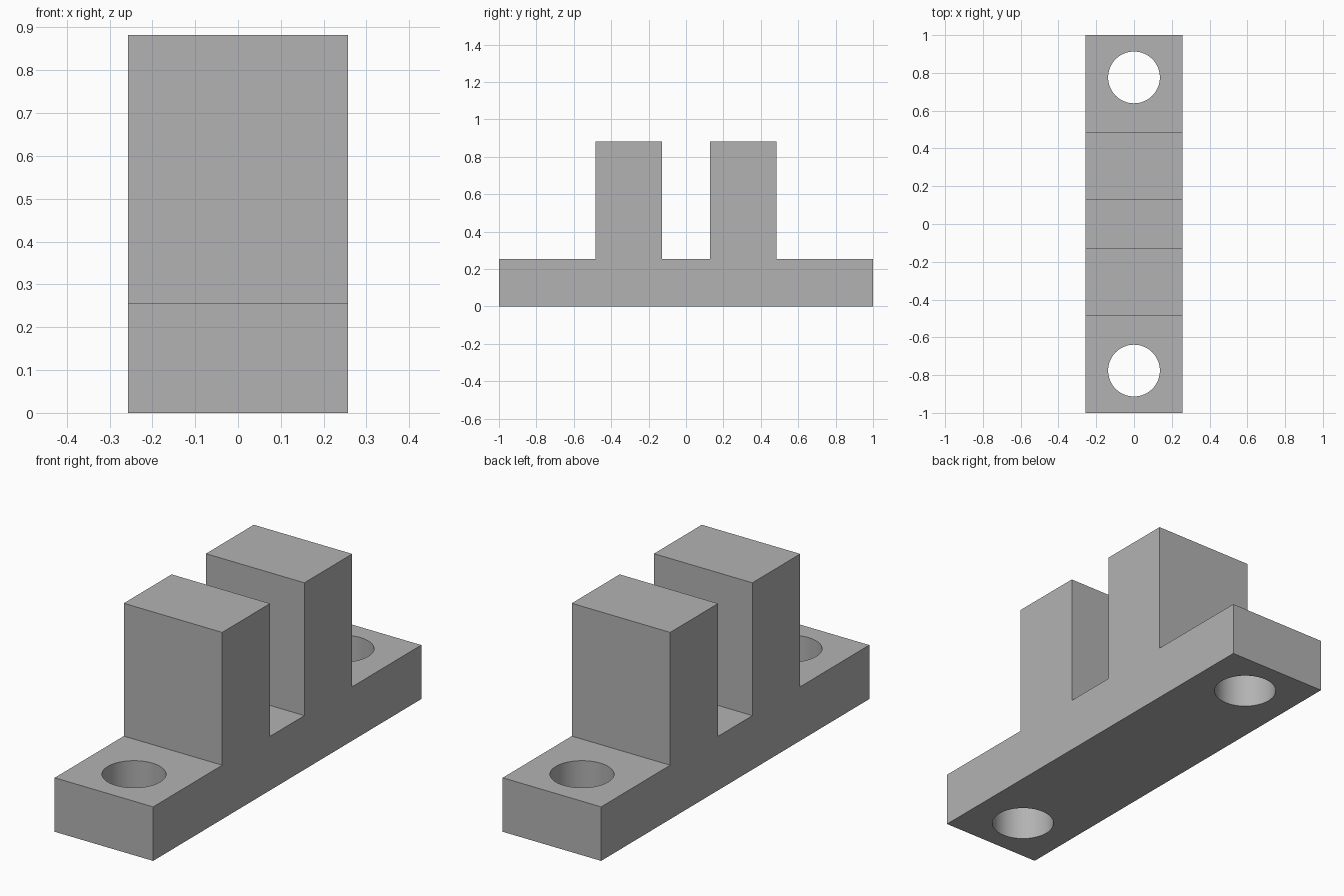
import bpy, bmesh, math
from mathutils import Matrix

cube = bpy.data.objects.get("Cube")
if cube:
    bpy.data.objects.remove(cube, do_unlink=True)

HALF_WIDTH, HALF_LENGTH = 0.257, 1.0
BASE_TOP, POST_TOP = 0.255, 0.882
POST_INNER, POST_OUTER = 0.128, 0.485
HOLE_Y, HOLE_RADIUS = 0.776, 0.137

grey = bpy.data.materials.new("plain_grey")
grey.use_nodes = True
colour = (0.45, 0.45, 0.45, 1)
grey.diffuse_color = colour
grey.node_tree.nodes["Principled BSDF"].inputs["Base Color"].default_value = colour


def add_object(name, bm):
    bmesh.ops.recalc_face_normals(bm, faces=bm.faces)
    mesh = bpy.data.meshes.new(name)
    bm.to_mesh(mesh)
    bm.free()
    mesh.materials.append(grey)
    obj = bpy.data.objects.new(name, mesh)
    bpy.context.collection.objects.link(obj)
    return obj


# Bracket: half of the side profile, mirrored and extruded across the width
half = [(POST_INNER, BASE_TOP), (POST_INNER, POST_TOP), (POST_OUTER, POST_TOP),
        (POST_OUTER, BASE_TOP), (HALF_LENGTH, BASE_TOP), (HALF_LENGTH, 0)]
profile = half + [(-y, z) for y, z in reversed(half)]
bm = bmesh.new()
side = bm.faces.new([bm.verts.new((-HALF_WIDTH, y, z)) for y, z in profile])
extruded = bmesh.ops.extrude_face_region(bm, geom=[side])
bmesh.ops.translate(bm, vec=(2 * HALF_WIDTH, 0, 0),
                    verts=[v for v in extruded["geom"] if isinstance(v, bmesh.types.BMVert)])
bracket = add_object("slotted_bracket", bm)

# Bolt hole cutters, one at each end
bm = bmesh.new()
for sign in (-1, 1):
    bmesh.ops.create_cone(bm, cap_ends=True, segments=64, radius1=HOLE_RADIUS,
                          radius2=HOLE_RADIUS, depth=1,
                          matrix=Matrix.Translation((0, sign * HOLE_Y, 0.1)))
cutter = add_object("bolt_hole_cutter", bm)
cutter.hide_render = True

# Cut the holes, then bake the result and drop the cutter
cut = bracket.modifiers.new("bolt_holes", 'BOOLEAN')
cut.operation = 'DIFFERENCE'
cut.solver = 'EXACT'
cut.object = cutter
bpy.ops.object.select_all(action='DESELECT')
bracket.select_set(True)
bpy.context.view_layer.objects.active = bracket
bpy.ops.object.modifier_apply(modifier=cut.name)
bpy.data.objects.remove(cutter, do_unlink=True)

# Smooth hole walls, sharp block edges
bpy.ops.object.shade_smooth_by_angle(angle=math.radians(30))
